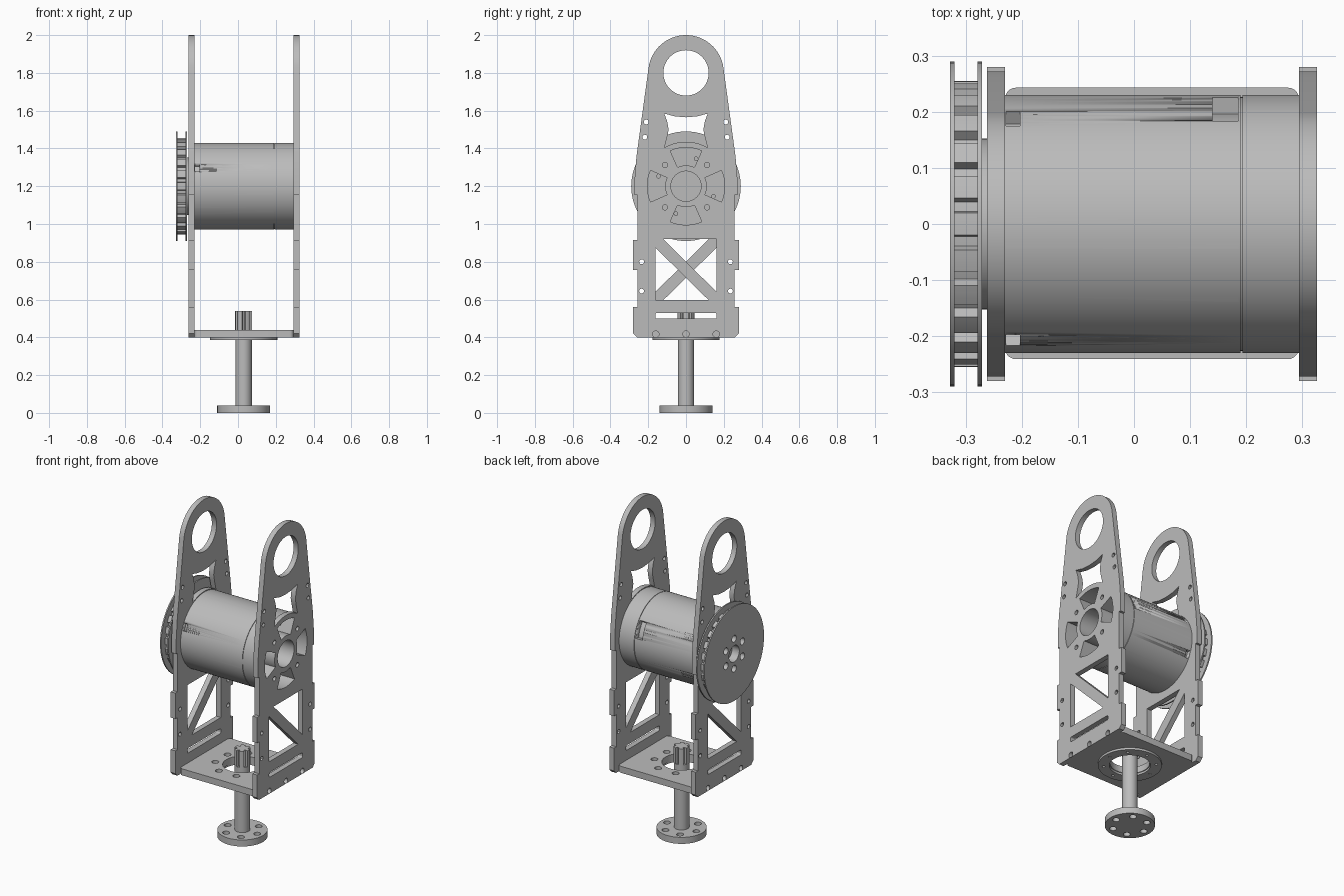
import bpy, bmesh
from math import cos, sin, pi, radians

if "Cube" in bpy.data.objects:
    bpy.data.objects.remove(bpy.data.objects["Cube"], do_unlink=True)

metal = bpy.data.materials.new("plain_grey")
metal.use_nodes = True
GREY = (0.5, 0.5, 0.5, 1)
metal.diffuse_color = GREY
metal.node_tree.nodes["Principled BSDF"].inputs["Base Color"].default_value = GREY


# ---- 2D loops ----
def arc(r, a, b, n, cx=0, cy=0):
    return [(cx + r * cos(radians(a + (b - a) * i / n)),
             cy + r * sin(radians(a + (b - a) * i / n))) for i in range(n + 1)]


def circle(r, cx=0, cy=0, n=24):
    return arc(r, 0, 360, n, cx, cy)[:-1]


def ring_of_holes(r, dist, count, cx=0, cy=0, start=0):
    return [circle(r, cx + x, cy + y, 16)
            for x, y in arc(dist, start, start + 360, count, cx * 0)[:-1]]


def sector(r0, r1, mid, half, cx=0, cy=0):
    return arc(r1, mid - half, mid + half, 10, cx, cy) + arc(r0, mid + half, mid - half, 10, cx, cy)


def gear(r0, r1, teeth, cx=0, cy=0):
    pts, step = [], 360 / teeth
    for i in range(teeth):
        a = i * step
        pts += arc(r1, a - step * .3, a + step * .3, 3, cx, cy)
        pts += arc(r0, a + step * .36, a + step * .64, 2, cx, cy)
    return pts


def rounded_box(x0, x1, y0, y1, r):
    return (arc(r, 0, 90, 5, x1 - r, y1 - r) + arc(r, 90, 180, 5, x0 + r, y1 - r)
            + arc(r, 180, 270, 5, x0 + r, y0 + r) + arc(r, 270, 360, 5, x1 - r, y0 + r))


# ---- extrude nested loops (outline plus holes) along x or z ----
def extrude(name, loops, axis, a, b):
    cu = bpy.data.curves.new(name, "CURVE")
    cu.dimensions, cu.fill_mode, cu.extrude = "2D", "BOTH", (b - a) / 2
    for pts in loops:
        sp = cu.splines.new("POLY")
        sp.points.add(len(pts) - 1)
        for p, (u, v) in zip(sp.points, pts):
            p.co = (u, v, 0, 1)
        sp.use_cyclic_u = True
    tmp = bpy.data.objects.new(name + "_curve", cu)
    bpy.context.collection.objects.link(tmp)
    bpy.context.view_layer.update()
    me = bpy.data.meshes.new_from_object(tmp.evaluated_get(bpy.context.evaluated_depsgraph_get()))
    bpy.data.objects.remove(tmp, do_unlink=True)
    bpy.data.curves.remove(cu)

    bm = bmesh.new()
    bm.from_mesh(me)
    bmesh.ops.remove_doubles(bm, verts=bm.verts, dist=1e-5)
    for v in bm.verts:
        u, w, h = v.co
        h += (a + b) / 2
        v.co = (h, u, w) if axis == "x" else (u, w, h)
    bmesh.ops.recalc_face_normals(bm, faces=bm.faces)
    bm.to_mesh(me)
    bm.free()
    me.name = name
    me.materials.clear()
    me.materials.append(metal)
    me.shade_smooth()
    me.set_sharp_from_angle(angle=radians(30))
    ob = bpy.data.objects.new(name, me)
    bpy.context.collection.objects.link(ob)
    return ob


def cut(ob, cutter):
    cutter.hide_render = cutter.hide_viewport = True
    mod = ob.modifiers.new("cut", "BOOLEAN")
    mod.operation, mod.solver, mod.object = "DIFFERENCE", "EXACT", cutter


AX = 1.2      # height of the motor axis
SX = 0.03     # x of the lower shaft
MOTOR_VENTS = [sector(.11, .205, m, 24, 0, AX) for m in (0, 90, 180, 270)]
MOTOR_BORE = circle(.08, 0, AX, 32)


# ---- side plates ----
def side_plate(name, x0, x1, flip):
    half = [(.26, .40), (.28, .42), (.28, .56), (.258, .56), (.258, .757), (.28, .757),
            (.28, .915), (.258, .915), (.258, 1.153), (.272, 1.153), (.272, 1.24), (.262, 1.36)]
    outline = half + arc(.2, 8, 172, 32, 0, 1.8) + [(-y, z) for y, z in reversed(half)]
    # curved window above the motor
    window = (arc(.235, 61, 119, 10, 0, AX) + [(-.1, 1.46), (-.092, 1.5), (-.1, 1.545), (-.115, 1.585)]
              + [(-.06, 1.57), (0, 1.565), (.06, 1.57)]
              + [(.115, 1.585), (.1, 1.545), (.092, 1.5), (.1, 1.46)])
    # two triangles leave one diagonal brace
    triangles = [[(-.162, .92), (-.162, .64), (.12, .92)],
                 [(.162, .597), (.162, .875), (-.12, .597)]]
    triangles = [[(flip * y, z) for y, z in t] for t in triangles]
    slot = rounded_box(-.162, .162, .5, .53, .008)
    holes = [circle(.013, s * y, z, 12) for s in (-1, 1)
             for y, z in ((.21, 1.54), (.218, 1.46), (.235, .8), (.235, .645))]
    holes += [circle(.017, y, .417, 16) for y in (-.16, 0, .16)]
    holes += ring_of_holes(.014, .158, 4, 0, AX, 45)
    return extrude(name, [outline, circle(.12, 0, 1.8, 48), window, slot, MOTOR_BORE]
                   + triangles + holes + MOTOR_VENTS, "x", x0, x1)


right_plate = side_plate("right_side_plate", -.262, -.23, 1)
left_plate = side_plate("left_side_plate", .294, .326, -1)
# shallow bearing seats on the inner faces
cut(right_plate, extrude("right_seat_cutter", [circle(.155, 0, 1.8, 48)], "x", -.24, -.2))
cut(left_plate, extrude("left_seat_cutter", [circle(.155, 0, 1.8, 48)], "x", .27, .304))

# ---- motor ----
motor = extrude("motor_body", [circle(.23, 0, AX, 96)], "x", -.23, .19)
cut(motor, extrude("notch_cutter", [sector(.205, .26, 95 + 60 * i, 5.5, 0, AX) for i in range(6)],
                   "x", -.228, -.203))
cut(motor, extrude("window_cutter", [sector(.2, .26, 24 + 90 * i, 13, 0, AX) for i in range(4)],
                   "x", .14, .185))
extrude("motor_seam", [circle(.226, 0, AX, 96), MOTOR_BORE], "x", .19, .193)
extrude("motor_cap", [circle(.23, 0, AX, 96), MOTOR_BORE] + MOTOR_VENTS, "x", .193, .294)
extrude("motor_screws", ring_of_holes(.012, .155, 4, 0, AX, 70), "x", .19, .25)

# ---- drive pulley ----
extrude("pulley_hub", [circle(.152, 0, AX, 48)], "x", -.272, -.262)
PULLEY_HOLES = [circle(.05, 0, AX)] + ring_of_holes(.021, .092, 6, 0, AX, 30)
extrude("pulley_inner_flange", [circle(.29, 0, AX, 72)], "x", -.279, -.271)
extrude("pulley_teeth", [gear(.235, .255, 24, 0, AX)] + PULLEY_HOLES, "x", -.32, -.279)
extrude("pulley_outer_flange", [circle(.29, 0, AX, 72)] + PULLEY_HOLES, "x", -.328, -.32)

# ---- base plate with bearing ring ----
extrude("base_plate", [rounded_box(-.23, .294, -.241, .243, .02), circle(.11, SX, 0, 48)]
        + ring_of_holes(.02, .155, 8, SX, 0, 22.5), "z", .4, .44)
extrude("bearing_ring", [circle(.178, SX, 0, 64), circle(.115, SX, 0, 48)]
        + ring_of_holes(.008, .147, 8, SX), "z", .387, .4)

# ---- output shaft ----
extrude("shaft_flange", [circle(.14, SX, 0, 48)] + ring_of_holes(.02, .1, 6, SX), "z", 0, .04)
extrude("shaft", [circle(.043, SX, 0, 32)], "z", .04, .44)
extrude("shaft_spline", [gear(.03, .045, 6, SX)], "z", .44, .54)
